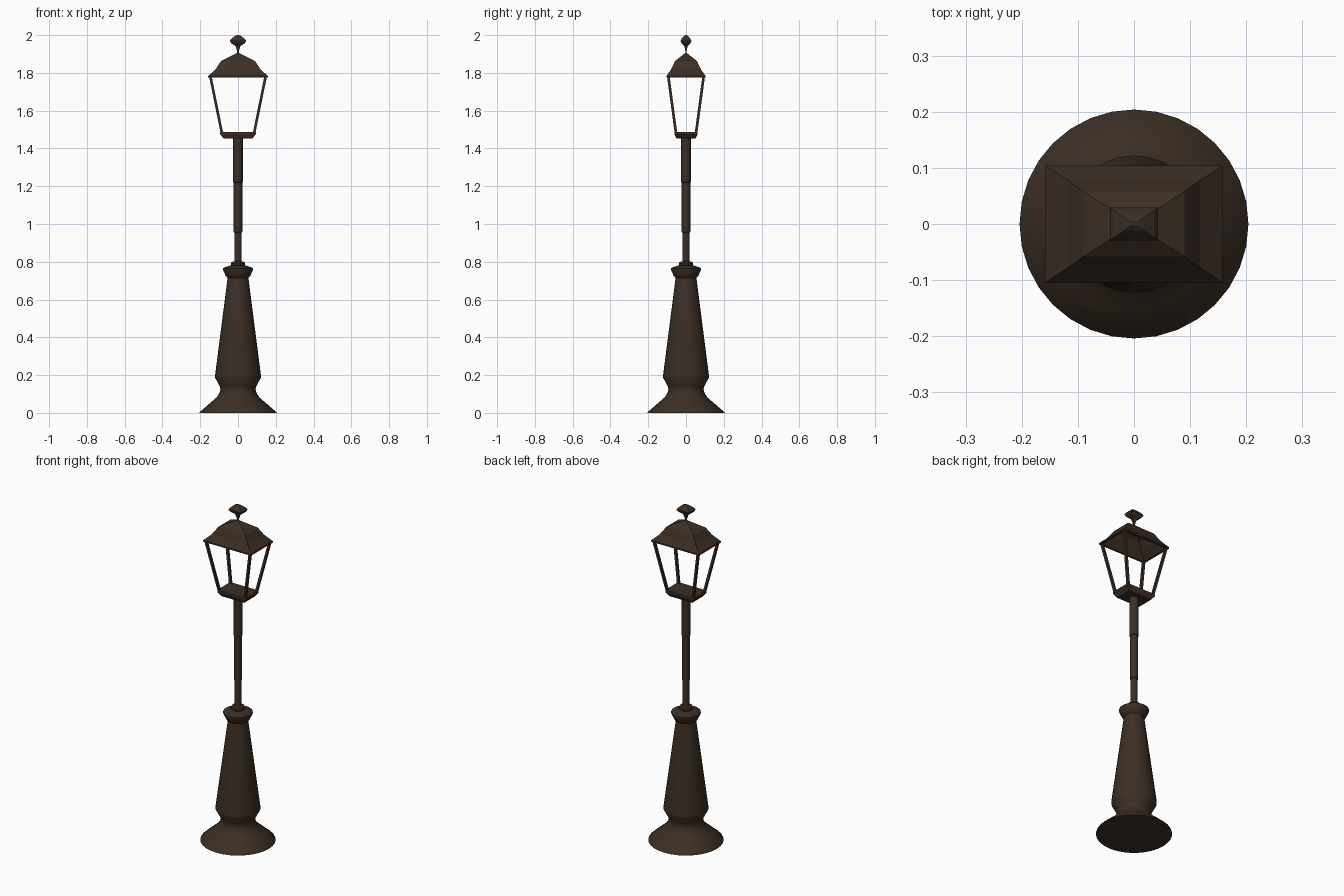
import bpy, bmesh, math
from mathutils import Vector

if "Cube" in bpy.data.objects:
    bpy.data.objects.remove(bpy.data.objects["Cube"])

mat = bpy.data.materials.new("dark_bronze")
mat.diffuse_color = (0.045, 0.028, 0.018, 1)
mat.use_nodes = True
mat.node_tree.nodes["Principled BSDF"].inputs["Base Color"].default_value = mat.diffuse_color


def finish(name, bm, smooth=False):
    bmesh.ops.remove_doubles(bm, verts=bm.verts, dist=1e-5)
    bmesh.ops.recalc_face_normals(bm, faces=bm.faces)
    me = bpy.data.meshes.new(name)
    bm.to_mesh(me)
    bm.free()
    ob = bpy.data.objects.new(name, me)
    bpy.context.collection.objects.link(ob)
    me.materials.append(mat)
    if smooth:
        bpy.ops.object.select_all(action='DESELECT')
        bpy.context.view_layer.objects.active = ob
        ob.select_set(True)
        bpy.ops.object.shade_smooth_by_angle(angle=math.radians(30))
    return ob


def skin(bm, rings, cap_start=True, cap_end=True):
    loops = [[bm.verts.new(p) for p in r] for r in rings]
    n = len(loops[0])
    for a, b in zip(loops, loops[1:]):
        for i in range(n):
            j = (i + 1) % n
            bm.faces.new((a[i], a[j], b[j], b[i]))
    if cap_start:
        bm.faces.new(loops[0][::-1])
    if cap_end:
        bm.faces.new(loops[-1])


def lathe(name, profile, sides=32):
    bm = bmesh.new()
    skin(bm, [[(r * math.cos(2 * math.pi * i / sides), r * math.sin(2 * math.pi * i / sides), z)
               for i in range(sides)] for r, z in profile])
    return finish(name, bm, True)


def rect_loft(name, profile, cap_start=True, cap_end=True):
    # stacked rectangles given as (half width, half depth, height)
    bm = bmesh.new()
    skin(bm, [[(-x, -y, z), (x, -y, z), (x, y, z), (-x, y, z)] for x, y, z in profile],
         cap_start, cap_end)
    return finish(name, bm)


# flared foot and tapered pedestal with collar
lathe("pedestal", [(0.204, 0), (0.202, 0.005), (0.15, 0.05), (0.112, 0.083), (0.097, 0.108),
                   (0.093, 0.125), (0.097, 0.142), (0.122, 0.188), (0.122, 0.194),
                   (0.055, 0.715), (0.063, 0.722), (0.08, 0.757), (0.08, 0.765),
                   (0.066, 0.772), (0.034, 0.782)])
lathe("collar_ring", [(0.03, 0.775), (0.037, 0.782), (0.038, 0.792), (0.034, 0.799), (0.019, 0.803)])

# pole in three stepped sections
lathe("pole", [(0.019, 0.78), (0.019, 0.955), (0.0225, 0.957), (0.0225, 1.22),
               (0.0255, 1.222), (0.0255, 1.465)], 24)

# lantern tray
rect_loft("lantern_tray", [(0.076, 0.05, 1.452), (0.094, 0.061, 1.475), (0.094, 0.061, 1.488)])

# four slanted corner posts
for sx in (-1, 1):
    for sy in (-1, 1):
        bm = bmesh.new()
        h = 0.007
        skin(bm, [[(sx * x + dx * h, sy * y + dy * h, z)
                   for dx, dy in ((-1, -1), (1, -1), (1, 1), (-1, 1))]
                  for x, y, z in ((0.085, 0.053, 1.48), (0.147, 0.094, 1.785))])
        finish("lantern_post", bm)

# hollow roof with thin walls, outside then inside
roof = [(0.158, 0.104, 1.775), (0.158, 0.104, 1.783), (0.118, 0.078, 1.82),
        (0.09, 0.058, 1.863), (0.006, 0.004, 1.905)]
inner = [(0.004, 0.003, 1.896), (0.084, 0.053, 1.857), (0.11, 0.071, 1.816), (0.146, 0.093, 1.775)]
bm_profile = inner + roof
rect_loft("lantern_roof", bm_profile + [], True, True)
bm = bmesh.new()
skin(bm, [[(-x, -y, z), (x, -y, z), (x, y, z), (-x, y, z)] for x, y, z in (inner[-1], roof[0])],
     False, False)
finish("roof_rim", bm)

# rectangular finial
rect_loft("finial", [(0.004, 0.003, 1.895), (0.006, 0.004, 1.92), (0.013, 0.009, 1.942),
                     (0.036, 0.024, 1.957), (0.043, 0.029, 1.97), (0.036, 0.024, 1.98),
                     (0.018, 0.012, 1.994), (0.006, 0.004, 2.0)])
